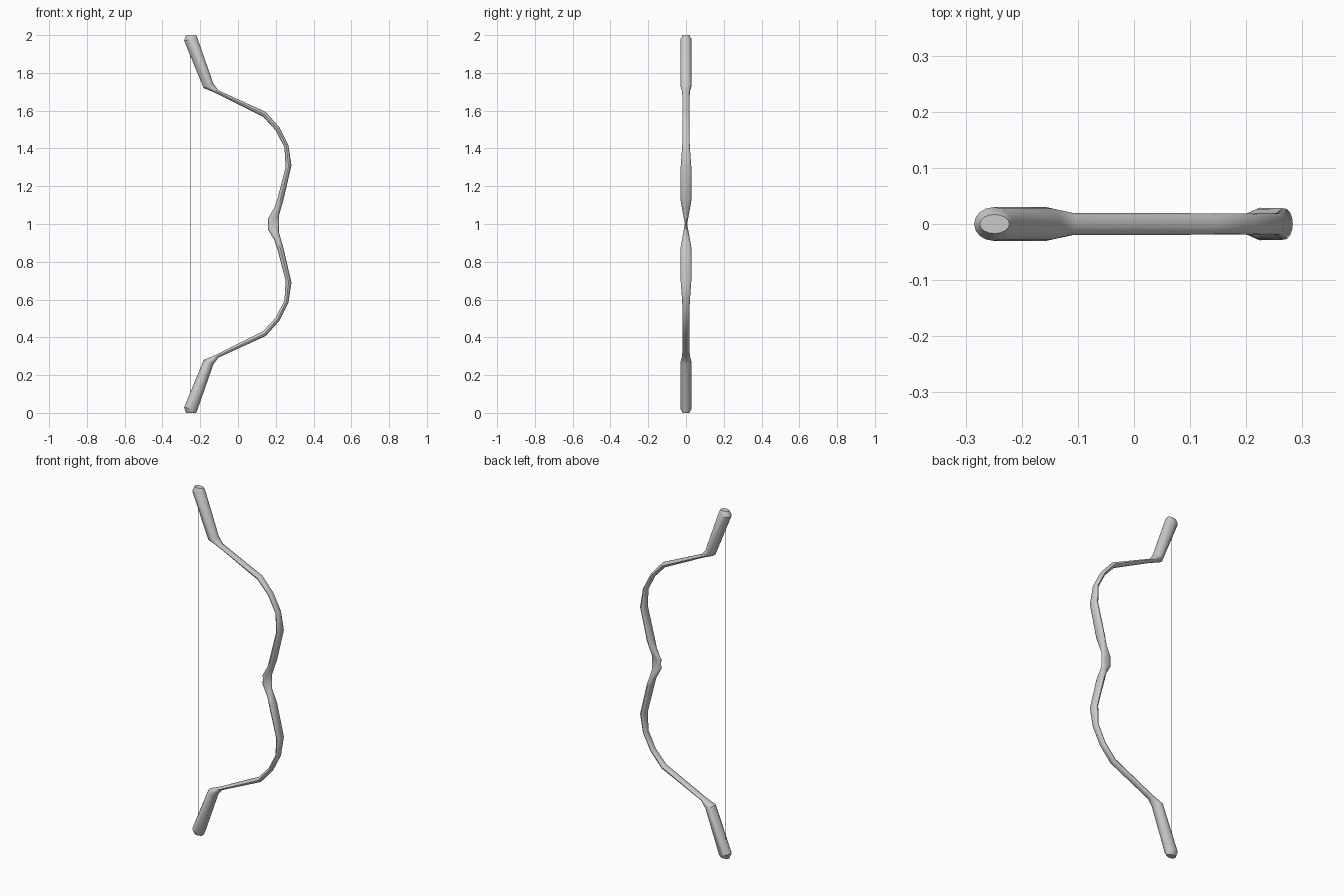
import bpy, bmesh, math

if "Cube" in bpy.data.objects:
    bpy.data.objects.remove(bpy.data.objects["Cube"])

SIDES = 16

# Upper half stations: inner (x, z), outer (x, z), half width in y
STATIONS = [
    ((-0.275, 2.000), (-0.222, 2.000), 0.017),
    ((-0.285, 1.970), (-0.215, 1.985), 0.030),
    ((-0.182, 1.720), (-0.130, 1.742), 0.030),
    ((-0.118, 1.693), (-0.103, 1.707), 0.020),
    ((0.133, 1.568), (0.147, 1.593), 0.019),
    ((0.200, 1.495), (0.219, 1.512), 0.019),
    ((0.246, 1.405), (0.267, 1.417), 0.020),
    ((0.252, 1.300), (0.283, 1.310), 0.028),
    ((0.209, 1.135), (0.240, 1.125), 0.029),
    ((0.192, 1.085), (0.225, 1.075), 0.021),
    ((0.158, 1.027), (0.216, 1.040), 0.012),
]
MIDDLE = [((0.158, 1.000), (0.216, 1.000), 0.006)]


def flip(s):
    (a, b), (c, d), w = s
    return (a, 2 - b), (c, 2 - d), w


def loft(name, stations):
    bm = bmesh.new()
    rings = []
    for (ax, az), (bx, bz), w in stations:
        cx, cz, hx, hz = (ax + bx) / 2, (az + bz) / 2, (bx - ax) / 2, (bz - az) / 2
        ring = []
        for i in range(SIDES):
            t = 2 * math.pi * i / SIDES
            c, s = math.cos(t), math.sin(t)
            ring.append(bm.verts.new((cx + hx * c, w * s, cz + hz * c)))
        rings.append(ring)
    for r, q in zip(rings, rings[1:]):
        for i in range(SIDES):
            j = (i + 1) % SIDES
            bm.faces.new((r[i], r[j], q[j], q[i]))
    bm.faces.new(rings[0])
    bm.faces.new(rings[-1])
    bmesh.ops.recalc_face_normals(bm, faces=bm.faces)
    mesh = bpy.data.meshes.new(name)
    bm.to_mesh(mesh)
    bm.free()
    obj = bpy.data.objects.new(name, mesh)
    bpy.context.collection.objects.link(obj)
    return obj


# Bow stave: limbs and grip in one sweep
stave = loft("bow_stave", STATIONS + MIDDLE + [flip(s) for s in reversed(STATIONS)])
bpy.context.view_layer.objects.active = stave
stave.select_set(True)
bpy.ops.object.shade_smooth_by_angle(angle=math.radians(30))

# Bow string between the tips
bpy.ops.mesh.primitive_cylinder_add(vertices=8, radius=0.0015, depth=1.96,
                                    location=(-0.253, 0, 1))
bpy.context.object.name = "bow_string"
